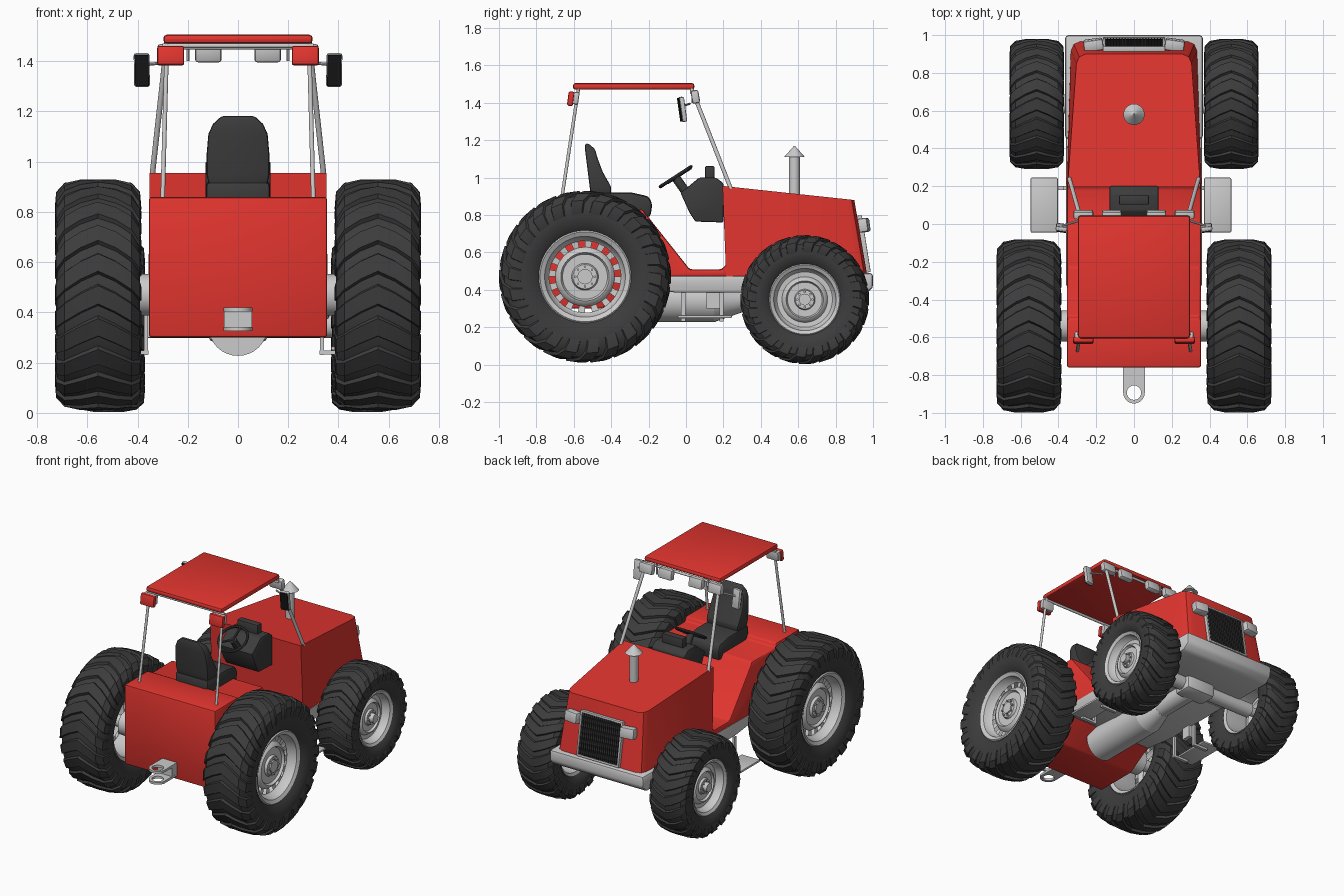
import bpy, bmesh, math
from mathutils import Vector, Matrix

if "Cube" in bpy.data.objects:
    bpy.data.objects.remove(bpy.data.objects["Cube"])

def material(name, c):
    m = bpy.data.materials.new(name)
    m.diffuse_color = (*c, 1)
    m.use_nodes = True
    m.node_tree.nodes["Principled BSDF"].inputs["Base Color"].default_value = m.diffuse_color
    return m

RED = material("red_paint", (0.76, 0.035, 0.028))
DARK = material("dark_plastic", (0.045, 0.045, 0.045))
RUBBER = material("rubber", (0.045, 0.045, 0.045))
BLACK = material("black", (0.008, 0.008, 0.008))

def finish(bm, name, mat=None, bevel=0, angle=35, seg=2):
    bmesh.ops.recalc_face_normals(bm, faces=bm.faces)
    if bevel:
        edges = [e for e in bm.edges if len(e.link_faces) == 2 and e.calc_face_angle() > 0.5]
        bmesh.ops.bevel(bm, geom=edges, offset=bevel, segments=seg, affect='EDGES', profile=0.5, clamp_overlap=True)
    me = bpy.data.meshes.new(name)
    bm.to_mesh(me)
    bm.free()
    me.shade_smooth()
    me.set_sharp_from_angle(angle=math.radians(angle))
    ob = bpy.data.objects.new(name, me)
    bpy.context.collection.objects.link(ob)
    if mat:
        me.materials.append(mat)
    return ob

def loft_into(bm, rings, caps=True, closed=True):
    vs = [[bm.verts.new(p) for p in r] for r in rings]
    n = len(vs[0])
    for a, b in zip(vs, vs[1:]):
        for i in range(n if closed else n - 1):
            bm.faces.new((a[i], a[(i + 1) % n], b[(i + 1) % n], b[i]))
    if caps:
        bm.faces.new(vs[0])
        bm.faces.new(vs[-1])

def loft(name, rings, mat=None, bevel=0):
    bm = bmesh.new()
    loft_into(bm, rings)
    return finish(bm, name, mat, bevel)

def profile(name, pts, x0, x1, mat=None, bevel=0):
    return loft(name, [[(x, y, z) for y, z in pts] for x in (x0, x1)], mat, bevel)

def box(name, c, size, mat=None, bevel=0, tilt=0, turn=0):
    bm = bmesh.new()
    bmesh.ops.create_cube(bm, size=1, matrix=Matrix.Diagonal((*size, 1)))
    ob = finish(bm, name, mat, bevel)
    ob.location = c
    ob.rotation_euler = (math.radians(tilt), 0, math.radians(turn))
    return ob

def rod(name, p, q, r, mat=None, r2=None, seg=16):
    p, q = Vector(p), Vector(q)
    d = q - p
    bm = bmesh.new()
    bmesh.ops.create_cone(bm, cap_ends=True, segments=seg, radius1=r, radius2=r if r2 is None else r2, depth=d.length)
    ob = finish(bm, name, mat)
    ob.matrix_world = Matrix.Translation((p + q) / 2) @ d.to_track_quat('Z', 'Y').to_matrix().to_4x4()
    return ob

def polar(c, x, r, a):
    return (c[0] + x, c[1] + r * math.cos(a), c[2] + r * math.sin(a))

def lathe_into(bm, c, pts, seg, s=1):
    rings = [[polar(c, s * x, r, 2 * math.pi * i / seg) for i in range(seg)] for x, r in pts]
    loft_into(bm, rings, caps=False)

def wheel(name, c, s, R, w, rim, lugs, holes):
    # tyre carcass: bead, sidewall, crowned tread
    k = R - rim
    half = [(0.76, 0), (0.93, .15), (1, .42), (0.97, .70), (.80, .87), (.42, .925)]
    pts = [(w * x, rim + k * t) for x, t in half]
    bm = bmesh.new()
    lathe_into(bm, c, pts + [(-x, r) for x, r in reversed(pts)], 48)
    # swept chevron lugs
    path = [(0, 1, 0), (.42, .995, .07), (.80, .94, .16), (1.0, .77, .24), (1.03, .50, .27)]
    hw = math.pi / lugs * .55
    for i in range(lugs):
        a = 2 * math.pi * i / lugs
        for side in (-1, 1):
            rings = []
            for x, t, lag in path:
                r, X = rim + k * t, side * w * x
                low, Xl = (r - .13 * k, X * .92)
                rings.append([polar(c, Xl, low, a + lag - hw * 1.4), polar(c, X, r, a + lag - hw),
                              polar(c, X, r, a + lag + hw), polar(c, Xl, low, a + lag + hw * 1.4)])
            loft_into(bm, rings)
    finish(bm, name + "_tyre", RUBBER)
    # dished rim, with a ring of slots on the rear wheels
    q = [(-.80, 1.0), (-.76, 1.03), (-.70, .9), (.55, .9), (.74, .93), (.80, 1.03), (.84, 1.0),
         (.76, .90), (.45, .84), (.40, .80), (.38, .66), (.52, .60), (.56, .54), (.46, .50),
         (.46, .30), (.56, .27), (.56, .02)]
    bm = bmesh.new()
    lathe_into(bm, c, [(w * x, rim * r) for x, r in q[:7]] + [(w * x, rim * r) for x, r in q[7:]], 64, s)
    if holes:
        ring = []
        for f in bm.faces:
            m = f.calc_center_median() - Vector(c)
            if abs(math.hypot(m.y, m.z) / rim - .73) < .03 and .3 < s * m.x / w < .44:
                if int((math.atan2(m.z, m.y) % (2 * math.pi)) / (2 * math.pi) * 64) % 4 < 2:
                    ring.append(f)
        bmesh.ops.delete(bm, geom=ring, context='FACES')
    finish(bm, name + "_rim")
    # hub and bolts
    x = c[0] + s * w * .5
    rod(name + "_hub", (c[0] - s * w * .5, c[1], c[2]), (x + s * w * (.12 if holes else .3), c[1], c[2]), rim * .17)
    for i in range(8):
        a = math.pi * i / 4
        p = polar((x, *c[1:]), 0, rim * .22, a)
        rod(name + "_bolt", p, (p[0] + s * w * .14, p[1], p[2]), .007, seg=6)

for s, side in ((-1, "left"), (1, "right")):
    wheel("rear_wheel_" + side, (s * .557, -.54, .47), s, .46, .167, .24, 22, True)
    wheel("front_wheel_" + side, (s * .515, .635, .348), s, .345, .14, .185, 20, False)

# bodywork: rear body with foot well, tapered hood
body = [(-.76, .86), (-.76, .30), (-.45, .30), (-.20, .46), (.22, .47), (.22, .54), (.19, .51), (.02, .51), (-.21, .80), (-.23, .83), (-.49, .83), (-.50, .86)]
profile("rear_body", body, -.355, .355, RED, .012)
def hood_ring(y0, y1, z, wb, wf, r=.05):
    return [(-wb, y0, z), (wb, y0, z), (wf, y1 - r, z), (wf - .3 * r, y1 - .3 * r, z), (wf - r, y1, z),
            (-wf + r, y1, z), (-wf + .3 * r, y1 - .3 * r, z), (-wf, y1 - r, z)]
top = [(x, y, .955 - (y - .2) * .107) for x, y, z in hood_ring(.195, .90, 0, .352, .305)]
loft("hood", [hood_ring(.215, .97, .47, .357, .335), top], RED)

# grille and headlights
box("grille_back", (0, .942, .645), (.32, .03, .29), BLACK, .006, 9)
for x in (-.158, .158):
    box("grille_side", (x, .947, .645), (.014, .034, .30), None, .004, 9)
for z, y in ((.50, .97), (.79, .924)):
    box("grille_bar", (0, y, z), (.33, .034, .014), None, .004, 9)
for i in range(19):
    box("grille_slat", ((i - 9) * .0155, .955, .645), (.006, .014, .28), DARK, 0, 9)
for s in (-1, 1):
    box("headlight", (s * .215, .948, .745), (.105, .06, .075), None, .012, 8, -s * 8)

# exhaust
rod("exhaust_pipe", (0, .58, .88), (0, .58, 1.12), .029, seg=24)
rod("exhaust_cap", (0, .58, 1.11), (0, .58, 1.168), .056, None, .004, 24)

# chassis, bumper, transmission, axles
profile("bumper", [(.45, .49), (.45, .40), (.52, .37), (.95, .37), (1.0, .41), (1.0, .49)], -.365, .365, None, .018)
profile("chassis", [(-.33, .475), (-.33, .42), (-.05, .385), (.50, .385), (.50, .475)], -.36, .36, None, .01)
rod("transmission", (0, -.35, .345), (0, .15, .345), .118, seg=32)
rod("transmission_neck", (0, .15, .345), (0, .30, .345), .118, None, .065, 32)
rod("drive_shaft", (0, .28, .345), (0, .65, .345), .065, seg=24)
rod("rear_axle", (-.50, -.54, .47), (.50, -.54, .47), .083, seg=32)
rod("front_axle", (-.47, .635, .348), (.47, .635, .348), .05, seg=24)
box("front_axle_housing", (0, .635, .345), (.24, .15, .13), None, .03)

# hanging steps
for s in (-1, 1):
    x0 = -.016
    box("step_plate", (x0 + s * .459, .10, .257), (.144, .29, .016), None, .006)
    for y in (-.015, .19):
        box("step_hanger", (x0 + s * .35, y, .31), (.016, .022, .16))
        box("step_arm", (x0 + s * .40, y, .24), (.12, .022, .016))
    box("step_bracket", (x0 + s * .33, .145, .345), (.03, .07, .09))

# tow hitch: two eyed plates
def eye_plate(z):
    bm = bmesh.new()
    outer, inner = [], []
    for i in range(32):
        a = 2 * math.pi * i / 32
        x, y = math.cos(a), math.sin(a)
        inner.append((.038 * x, -.893 + .038 * y))
        outer.append((.057 * x, -.893 + .057 * y) if y <= 0 else (.057 * max(-1, min(1, x * 1.5)), -.893 + .15 * min(1, y * 1.5)))
    rings = [[(x, y, h) for x, y in ring] for ring, h in ((outer, z), (outer, z + .016), (inner, z + .016), (inner, z), (outer, z))]
    loft_into(bm, rings, caps=False)
    bmesh.ops.remove_doubles(bm, verts=bm.verts, dist=.0001)
    finish(bm, "hitch_plate")
for z in (.326, .404):
    eye_plate(z)
box("hitch_web", (0, -.785, .373), (.112, .06, .08))

# seat
profile("seat_cushion", [(-.52, .82), (-.52, .92), (-.29, .92), (-.20, .90), (-.18, .86), (-.19, .79), (-.25, .78)], -.128, .128, DARK, .018)
back = [(.90, .115, -.51, -.40), (.95, .125, -.515, -.40), (1.03, .125, -.525, -.445), (1.11, .118, -.535, -.475), (1.15, .10, -.54, -.485), (1.182, .065, -.54, -.52)]
loft("seat_back", [[(-w, a, z), (w, a, z), (w, b, z), (-w, b, z)] for z, w, a, b in back], DARK, .012)

# dashboard and steering wheel
dash = [(.20, .76), (.05, .765), (.02, .81), (-.03, .92), (.01, .95), (.07, 1.0), (.10, 1.0), (.105, 1.06), (.15, 1.06), (.155, 1.0), (.20, .97)]
profile("dashboard", dash[:6] + [(.16, 1.0), (.20, .97)], -.13, .13, DARK, .008)
box("dash_display", (0, .127, 1.02), (.16, .05, .085), DARK, .008)
bpy.ops.mesh.primitive_torus_add(major_radius=.098, minor_radius=.009, major_segments=32, minor_segments=8,
                                 location=(0, -.055, 1.005), rotation=(math.radians(33), 0, 0))
torus = bpy.context.object
torus.name = "steering_wheel"
torus.data.materials.append(DARK)
bpy.ops.object.shade_smooth_by_angle()
hub = Vector((0, -.055, 1.0))
for a in (90, 210, 330):
    d = Matrix.Rotation(math.radians(33), 3, 'X') @ Vector((math.cos(math.radians(a)), math.sin(math.radians(a)), 0))
    rod("steering_spoke", hub, hub + d * .096, .008, DARK, seg=8)
rod("steering_column", hub, (0, .03, .88), .024, DARK)

# roof, posts, lamps and mirrors
box("roof", (0, -.28, 1.488), (.595, .65, .036), RED, .015)
for s in (-1, 1):
    rod("rear_post", (s * .30, -.67, .85), (s * .283, -.575, 1.475), .009)
    rod("front_post", (s * .342, .24, .94), (s * .283, .03, 1.475), .011)
    box("rear_lamp_lens", (s * .268, -.616, 1.422), (.108, .032, .078), RED, .01, -8)
    box("rear_lamp_case", (s * .268, -.590, 1.425), (.095, .034, .066), None, .008, -8)
    box("mirror_case", (s * .383, -.018, 1.365), (.062, .026, .135), None, .009, 8, s * 8)
    box("mirror_glass", (s * .383, -.033, 1.363), (.054, .006, .125), BLACK, 0, 8, s * 8)
    rod("mirror_arm", (s * .285, .02, 1.395), (s * .38, -.01, 1.385), .006, seg=8)
    for x in (.118, .268):
        box("work_lamp", (s * x, .05, 1.432), (.105, .042, .07), None, .011, 10)
    rod("lamp_bracket", (s * .20, .035, 1.475), (s * .20, .035, 1.40), .006, seg=8)
rod("lamp_rail", (-.30, .03, 1.455), (.30, .03, 1.455), .009)
rod("rear_rail", (-.30, -.578, 1.462), (.30, -.578, 1.462), .009)
